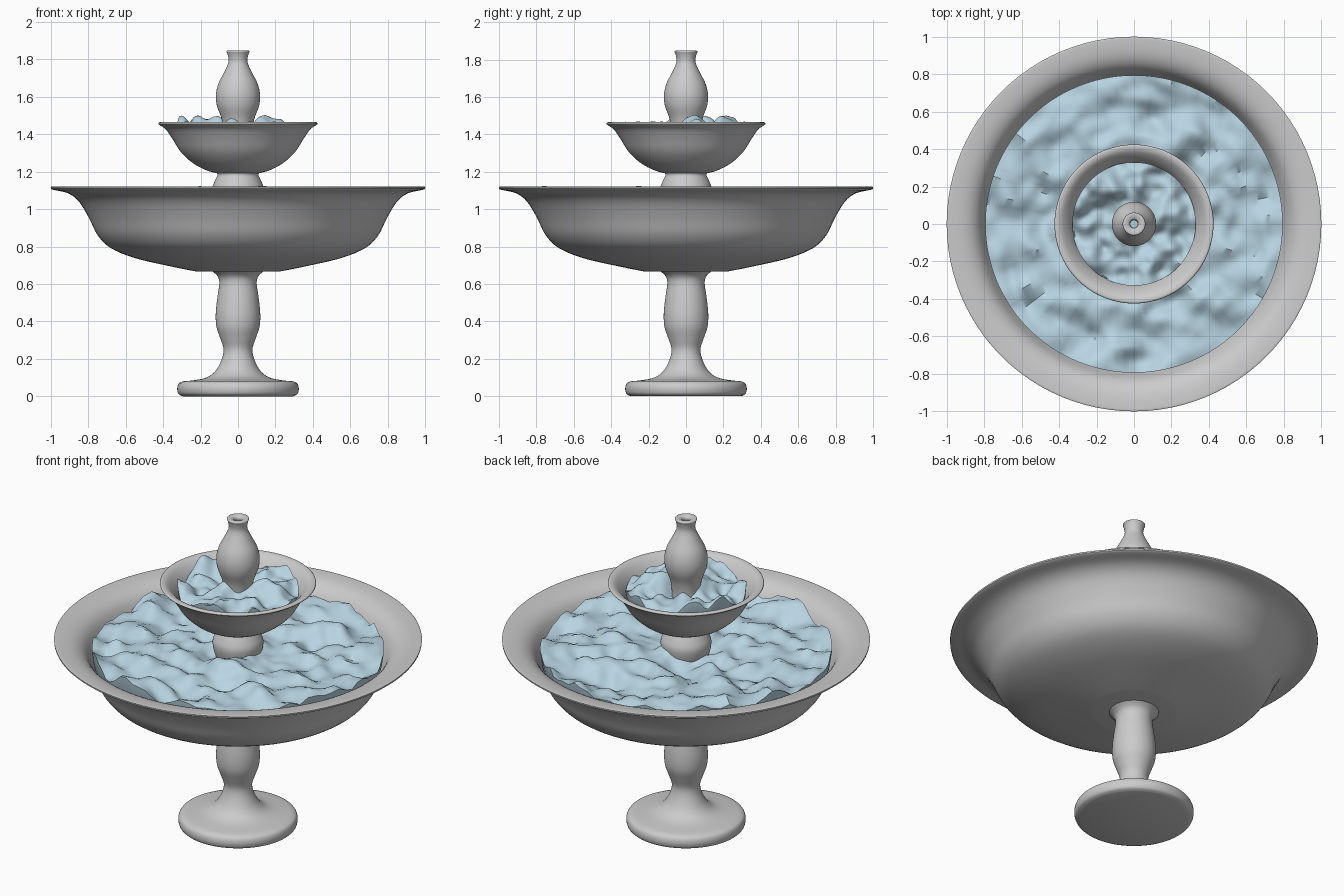
import bpy, bmesh, math
from mathutils import Vector, noise

if "Cube" in bpy.data.objects:
    bpy.data.objects.remove(bpy.data.objects["Cube"])

SEG = 96


def smooth_profile(pts, n=4):
    """Catmull-Rom curve through (radius, z) points."""
    p = [Vector(q) for q in pts]
    p = [p[0]] + p + [p[-1]]
    out = []
    for a, b, c, d in zip(p, p[1:], p[2:], p[3:]):
        for k in range(n):
            t = k / n
            v = 0.5 * (2 * b + (c - a) * t + (2 * a - 5 * b + 4 * c - d) * t * t
                       + (3 * b - a - 3 * c + d) * t ** 3)
            out.append((max(v.x, 0.0), v.y))
    return out + [tuple(pts[-1])]


def lathe(name, profile, wave=None, mat=None):
    """Revolve a profile about z; wave(x, y, z, r) may displace the height."""
    bm = bmesh.new()
    rings = []
    for r, z in profile:
        ring = []
        for i in range(SEG):
            a = 2 * math.pi * i / SEG
            x, y = r * math.cos(a), r * math.sin(a)
            ring.append(bm.verts.new((x, y, wave(x, y, z) if wave else z)))
        rings.append(ring)
    for lo, hi in zip(rings, rings[1:]):
        for i in range(SEG):
            j = (i + 1) % SEG
            bm.faces.new((lo[i], lo[j], hi[j], hi[i]))
    bmesh.ops.remove_doubles(bm, verts=bm.verts, dist=1e-5)
    bmesh.ops.recalc_face_normals(bm, faces=bm.faces)
    me = bpy.data.meshes.new(name)
    bm.to_mesh(me)
    bm.free()
    ob = bpy.data.objects.new(name, me)
    bpy.context.collection.objects.link(ob)
    if mat:
        me.materials.append(mat)
    bpy.ops.object.select_all(action='DESELECT')
    ob.select_set(True)
    bpy.context.view_layer.objects.active = ob
    bpy.ops.object.shade_smooth_by_angle(angle=math.radians(45))
    return ob


# Foot and pedestal
lathe("foot", [(0, 0)] + smooth_profile(
    [(0.295, 0), (0.318, 0.012), (0.325, 0.042), (0.315, 0.07), (0.285, 0.082)]) + [(0, 0.085)])
lathe("pedestal", smooth_profile(
    [(0.28, 0.08), (0.18, 0.096), (0.125, 0.13), (0.09, 0.19), (0.077, 0.25), (0.095, 0.31),
     (0.115, 0.37), (0.119, 0.44), (0.11, 0.53), (0.1, 0.6), (0.108, 0.64), (0.14, 0.67)]))

# Large bowl
lathe("large_bowl", [(0, 0.665)] + smooth_profile(
    [(0.22, 0.666), (0.36, 0.694), (0.55, 0.738), (0.68, 0.792), (0.75, 0.86), (0.795, 0.95),
     (0.85, 1.04), (0.91, 1.085), (0.99, 1.104), (1.0, 1.113), (0.99, 1.12), (0.9, 1.108),
     (0.835, 1.065), (0.785, 0.97), (0.735, 0.88), (0.66, 0.815), (0.5, 0.76), (0.2, 0.7)])
    + [(0, 0.7)])

# Middle column between the bowls
lathe("middle_column", smooth_profile(
    [(0.17, 0.7), (0.11, 0.76), (0.09, 0.86), (0.1, 0.96), (0.13, 1.05), (0.138, 1.11),
     (0.122, 1.155), (0.11, 1.185), (0.13, 1.215)]))

# Small bowl
lathe("small_bowl", [(0, 1.19)] + smooth_profile(
    [(0.115, 1.192), (0.17, 1.208), (0.24, 1.245), (0.305, 1.305), (0.35, 1.375), (0.385, 1.425),
     (0.417, 1.448), (0.425, 1.457), (0.415, 1.465), (0.385, 1.455), (0.345, 1.41),
     (0.3, 1.33), (0.23, 1.27), (0.12, 1.225)]) + [(0, 1.225)])

# Finial with a spout hole
lathe("finial", smooth_profile(
    [(0.12, 1.22), (0.085, 1.3), (0.077, 1.4), (0.087, 1.48), (0.112, 1.55), (0.118, 1.61),
     (0.105, 1.67), (0.075, 1.73), (0.051, 1.785), (0.055, 1.825), (0.061, 1.842),
     (0.052, 1.848), (0.03, 1.843), (0.022, 1.83), (0.02, 1.79)]) + [(0, 1.79)])

# Water
water = bpy.data.materials.new("water")
water.diffuse_color = (0.48, 0.66, 0.76, 1)
water.use_nodes = True
water.node_tree.nodes["Principled BSDF"].inputs["Base Color"].default_value = water.diffuse_color


def waves(level, amp, freq, seed):
    """Rippled height for the surface; the body below keeps its shape."""
    def f(x, y, z):
        if z < level - 1e-4:
            return z
        n = noise.noise(Vector((x * freq, y * freq * 1.2, seed)))
        n += 0.4 * noise.noise(Vector((x * freq * 2.3, y * freq * 2.3, seed + 7)))
        return z + amp * n
    return f


lathe("large_bowl_water", [(0.05 + 0.745 * i / 40, 1.06) for i in range(41)]
      + [(0.785, 0.985), (0.725, 0.89), (0.65, 0.825), (0.5, 0.775), (0.2, 0.72)],
      waves(1.06, 0.085, 5.0, 3.1), water)
lathe("small_bowl_water", [(0.03 + 0.3 * i / 24, 1.435) for i in range(25)]
      + [(0.325, 1.385), (0.29, 1.335), (0.22, 1.28), (0.1, 1.24)],
      waves(1.435, 0.09, 6.5, 1.7), water)
lathe("spout_water", [(0, 1.825), (0.021, 1.825)], None, water)
